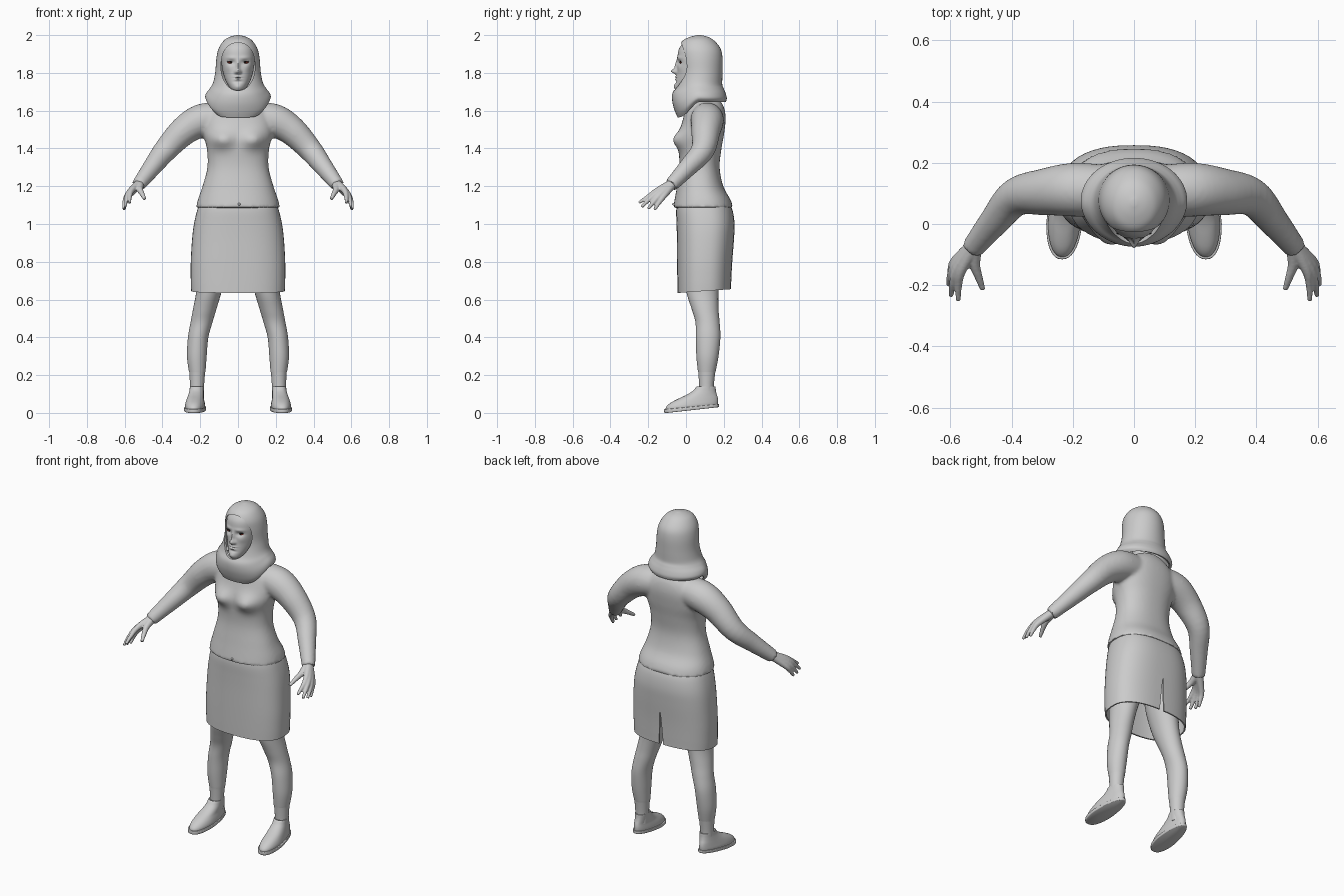
import bpy, bmesh, math
from mathutils import Vector

if "Cube" in bpy.data.objects:
    bpy.data.objects.remove(bpy.data.objects["Cube"])


def material(name, color):
    m = bpy.data.materials.new(name)
    m.use_nodes = True
    m.diffuse_color = (*color, 1)
    m.node_tree.nodes["Principled BSDF"].inputs["Base Color"].default_value = (*color, 1)
    return m


GREY = material("plain grey", (0.6, 0.6, 0.6))
RED = material("dark red", (0.22, 0.03, 0.02))
BLACK = material("black", (0.01, 0.01, 0.01))


def resample(rows, sub):
    """Smooth (Catmull-Rom) interpolation of rows of numbers."""
    v = [Vector(r) for r in rows]
    out = []
    for i in range(len(v) - 1):
        a, b, c, d = v[max(i - 1, 0)], v[i], v[i + 1], v[min(i + 2, len(v) - 1)]
        for k in range(sub):
            t = k / sub
            out.append(b + (c - a) * (t / 2) + (2 * a - 5 * b + 4 * c - d) * (t * t / 2)
                       + (3 * b - a - 3 * c + d) * (t ** 3 / 2))
    return out + [v[-1]]


def skin(bm, rings, cap_start=True, cap_end=True):
    loops = [[bm.verts.new(p) for p in ring] for ring in rings]
    n = len(loops[0])
    for a, b in zip(loops, loops[1:]):
        for i in range(n):
            bm.faces.new((a[i], a[(i + 1) % n], b[(i + 1) % n], b[i]))
    if cap_start:
        bm.faces.new(loops[0][::-1])
    if cap_end:
        bm.faces.new(loops[-1])


def loft(bm, rows, n=48, sub=5, power=2.0, **caps):
    """Stack of rounded sections; rows are (z, centre x, half width, front y, back y)."""
    rings = []
    for z, cx, rx, front, back in resample(rows, sub):
        ring = []
        for i in range(n):
            a = math.tau * i / n
            c, s = math.cos(a), math.sin(a)
            ring.append((cx + rx * math.copysign(abs(c) ** (2 / power), c),
                         (front + back) / 2 + (back - front) / 2 * math.copysign(abs(s) ** (2 / power), s), z))
        rings.append(ring)
    skin(bm, rings, **caps)


def tube(bm, rows, side=1, n=16, sub=5):
    """Round limb along a path; rows are (x, y, z, radius)."""
    pts = resample(rows, sub)
    rings = []
    for i, p in enumerate(pts):
        along = (pts[min(i + 1, len(pts) - 1)] - pts[max(i - 1, 0)]).xyz
        q = along.to_track_quat('Z', 'Y')
        ring = []
        for k in range(n):
            a = math.tau * k / n
            w = p.xyz + q @ Vector((math.cos(a), math.sin(a), 0)) * p.w
            ring.append((w.x * side, w.y, w.z))
        rings.append(ring)
    skin(bm, rings)


def push_front(bm, bumps, y_limit):
    """Raise soft bumps (x, z, spread x, spread z, amount) on the front, mirrored."""
    for v in bm.verts:
        if v.co.y < y_limit:
            v.co.y -= sum(h * math.exp(-((abs(v.co.x) - x) / sx) ** 2 - ((v.co.z - z) / sz) ** 2)
                          for x, z, sx, sz, h in bumps)


def finish(name, bm, mat=GREY, mods=(), angle=40):
    """Turn the bmesh into an object, bake its modifiers and shade it."""
    bmesh.ops.recalc_face_normals(bm, faces=bm.faces)
    me = bpy.data.meshes.new(name)
    bm.to_mesh(me)
    bm.free()
    ob = bpy.data.objects.new(name, me)
    bpy.context.collection.objects.link(ob)
    for kind, settings in mods:
        m = ob.modifiers.new(kind.lower(), kind)
        for key, value in settings.items():
            setattr(m, key, value)
    if mods:
        dg = bpy.context.evaluated_depsgraph_get()
        baked = bpy.data.meshes.new_from_object(ob.evaluated_get(dg))
        ob.modifiers.clear()
        ob.data = baked
    ob.data.materials.clear()
    ob.data.materials.append(mat)
    bpy.ops.object.select_all(action='DESELECT')
    ob.select_set(True)
    bpy.context.view_layer.objects.active = ob
    bpy.ops.object.shade_smooth_by_angle(angle=math.radians(angle))
    return ob


def fuse(size, smooth):
    return [('REMESH', dict(mode='VOXEL', voxel_size=size)), ('SMOOTH', dict(factor=0.5, iterations=smooth))]


def prism(name, outline, y0, y1):
    """Cutter: an outline in x and z, extruded along y."""
    bm = bmesh.new()
    skin(bm, [[(x, y, z) for x, z in outline] for y in (y0, y1)])
    return finish(name, bm)


def open_shell(thickness, cutter):
    return [('SOLIDIFY', dict(thickness=thickness, offset=-1)),
            ('BOOLEAN', dict(operation='DIFFERENCE', object=cutter, solver='EXACT'))]


MIRROR = [('MIRROR', {})]

# Jacket: torso with bust, fused with both sleeves
bm = bmesh.new()
loft(bm, [(1.085, 0, .222, -.068, .25), (1.13, 0, .212, -.06, .235), (1.2, 0, .188, -.048, .197),
          (1.3, 0, .162, -.035, .178), (1.4, 0, .165, -.038, .188), (1.48, 0, .185, -.035, .202),
          (1.56, 0, .18, -.015, .21), (1.62, 0, .14, .0, .2), (1.67, 0, .075, .03, .17)], power=2.3)
push_front(bm, [(.085, 1.445, .06, .045, .042)], .05)
for side in (1, -1):
    tube(bm, [(.11, .11, 1.56, .085), (.2, .112, 1.545, .088), (.29, .105, 1.49, .077),
              (.385, .088, 1.39, .063), (.455, .01, 1.3, .05), (.528, -.08, 1.205, .037)], side, 24)
finish("jacket", bm, mods=fuse(.01, 5))

# Jacket button near the hem
bm = bmesh.new()
bmesh.ops.create_uvsphere(bm, u_segments=12, v_segments=8, radius=.007)
bmesh.ops.translate(bm, verts=bm.verts, vec=(.006, -.066, 1.105))
finish("jacket_button", bm)

# Skirt: open shell with a vent at the back
bm = bmesh.new()
loft(bm, [(.635, 0, .248, -.045, .238), (.7, 0, .25, -.046, .24), (.8, 0, .25, -.047, .245),
          (.92, 0, .243, -.048, .254), (1.0, 0, .233, -.05, .257), (1.07, 0, .217, -.052, .247),
          (1.12, 0, .2, -.045, .225)], power=2.5, cap_start=False)
for v in bm.verts:
    if v.co.z < .7:
        v.co.z += .02 * (v.co.y + .05) / .29 * (.7 - v.co.z) / .065
vent = prism("vent_cutter", [(-.018, .6), (.018, .6), (.002, .85), (-.002, .85)], .15, .4)
finish("skirt", bm, mods=open_shell(.008, vent))

# Legs
bm = bmesh.new()
loft(bm, [(1.0, .1, .09, .0, .19), (.8, .125, .085, -.015, .185), (.65, .152, .068, .0, .172),
          (.55, .176, .062, .03, .172), (.48, .193, .058, .05, .178), (.4, .211, .054, .052, .182),
          (.3, .218, .052, .055, .172), (.22, .216, .044, .063, .157), (.215, .216, .042, .065, .155),
          (.14, .217, .037, .07, .147), (.08, .218, .036, .07, .148)], n=32)
finish("legs", bm, mods=MIRROR)


# Shoes: upper and sole, toes turned slightly out and heel raised
def shoe_part(name, rows, power):
    bm = bmesh.new()
    loft(bm, rows, n=40, sub=3, power=power)
    for v in bm.verts:
        toe = .1 - v.co.y
        narrow = 1 - .22 * max(0, min(1, (v.co.y - .0) / .17))
        v.co.x = .222 + (v.co.x - .222) * narrow + toe * .06
        v.co.z += max(0, .03 * (v.co.y + .1) / .27) * max(0, 1 - v.co.z / .14)
    finish(name, bm, mods=MIRROR)


shoe_part("shoe_uppers", [(.012, .222, .052, -.108, .168), (.03, .222, .054, -.106, .17),
                          (.05, .222, .051, -.085, .17), (.07, .222, .047, -.045, .167),
                          (.09, .22, .045, .0, .162), (.115, .218, .043, .038, .158),
                          (.14, .217, .042, .056, .156), (.137, .217, .037, .065, .15)], 2.2)
shoe_part("shoe_soles", [(.0, .222, .056, -.112, .172), (.004, .222, .059, -.115, .175),
                         (.018, .222, .059, -.115, .175), (.02, .222, .054, -.11, .171)], 2.3)

# Hands: four fingers and a thumb fused into a palm
bm = bmesh.new()
wrist = (.518, -.066, 1.218, .025)
fingers = [((.563, -.15, 1.178), (.573, -.2, 1.145), (.574, -.25, 1.112)),
           ((.575, -.146, 1.168), (.592, -.195, 1.13), (.598, -.235, 1.09)),
           ((.582, -.135, 1.156), (.6, -.17, 1.118), (.605, -.2, 1.08)),
           ((.583, -.12, 1.146), (.597, -.145, 1.11), (.603, -.167, 1.075))]
for side in (1, -1):
    for knuckle, middle, tip in fingers:
        tube(bm, [wrist, (*knuckle, .0165), (*middle, .012), (*tip, .008)], side, 12)
    tube(bm, [wrist, (.52, -.13, 1.185, .018), (.507, -.175, 1.158, .013), (.494, -.213, 1.132, .009)], side, 12)
finish("hands", bm, mods=fuse(.0045, 3))

# Neck
bm = bmesh.new()
loft(bm, [(1.6, 0, .07, .02, .15), (1.68, 0, .052, .01, .125), (1.78, 0, .052, .01, .13)], n=24)
finish("neck", bm)

# Head with soft facial forms
bm = bmesh.new()
loft(bm, [(1.703, 0, .018, -.045, .03), (1.712, 0, .036, -.056, .06), (1.735, 0, .053, -.058, .1),
          (1.77, 0, .07, -.052, .13), (1.82, 0, .083, -.047, .155), (1.88, 0, .09, -.045, .165),
          (1.93, 0, .084, -.036, .16), (1.965, 0, .06, -.005, .13), (1.98, 0, .02, .04, .09)],
     n=120, sub=12, power=2.15)
push_front(bm, [(0, 1.808, .013, .013, .026), (0, 1.835, .009, .03, .013),  # nose
                (.013, 1.803, .007, .008, .007),                           # nostrils
                (.036, 1.855, .02, .012, -.011), (.036, 1.88, .028, .009, .004),  # sockets, brows
                (0, 1.779, .02, .005, .007), (0, 1.766, .017, .005, .007),  # lips
                (0, 1.7725, .022, .0025, -.004), (0, 1.752, .022, .006, -.004),
                (0, 1.727, .02, .014, .006), (.05, 1.825, .02, .02, .004)], .03)
head = finish("head", bm, angle=60)

# Headscarf: draped shell, low in front, with a face opening
bm = bmesh.new()
loft(bm, [(1.565, 0, .155, -.045, .212), (1.6, 0, .173, -.06, .216), (1.645, 0, .169, -.072, .21),
          (1.69, 0, .151, -.072, .2), (1.73, 0, .136, -.052, .192), (1.8, 0, .121, -.036, .193),
          (1.88, 0, .114, -.04, .193), (1.93, 0, .102, -.04, .182), (1.97, 0, .076, -.018, .15),
          (1.99, 0, .045, .02, .118), (2.0, 0, .008, .06, .08)], n=64, cap_start=False)
for v in bm.verts:
    drop = max(0, min(1, (1.75 - v.co.z) / .185))
    rise = max(0, min(1, (v.co.y + .035) / .11))
    v.co.z += .082 * drop * rise * rise * (3 - 2 * rise)
opening = []
for i in range(48):
    a = math.tau * i / 48
    z = math.sin(a)
    width = .09 if z > 0 else .09 - .012 * z * z
    opening.append((width * math.copysign(abs(math.cos(a)) ** .85, math.cos(a)),
                    1.833 + .126 * math.copysign(abs(z) ** .9, z)))
face_hole = prism("face_cutter", opening, -.3, .05)
finish("headscarf", bm, mods=open_shell(.012, face_hole))
for cutter in (vent, face_hole):
    bpy.data.objects.remove(cutter)

# Eyes: dark red lids, black irises and lash lines
bpy.context.view_layer.update()


def eye_part(name, mat, x, z, size):
    hit, at, *_ = head.ray_cast(Vector((x, -.5, z)), Vector((0, 1, 0)))
    bm = bmesh.new()
    bmesh.ops.create_uvsphere(bm, u_segments=20, v_segments=12, radius=1)
    bmesh.ops.scale(bm, verts=bm.verts, vec=size)
    bmesh.ops.translate(bm, verts=bm.verts, vec=(x, at.y if hit else -.04, z))
    finish(name, bm, mat)


for label, s in (("left", 1), ("right", -1)):
    eye_part(label + "_eye", RED, s * .037, 1.855, (.018, .004, .0055))
    eye_part(label + "_iris", BLACK, s * .037, 1.856, (.006, .006, .005))
    eye_part(label + "_lashes", BLACK, s * .038, 1.862, (.02, .005, .0022))
